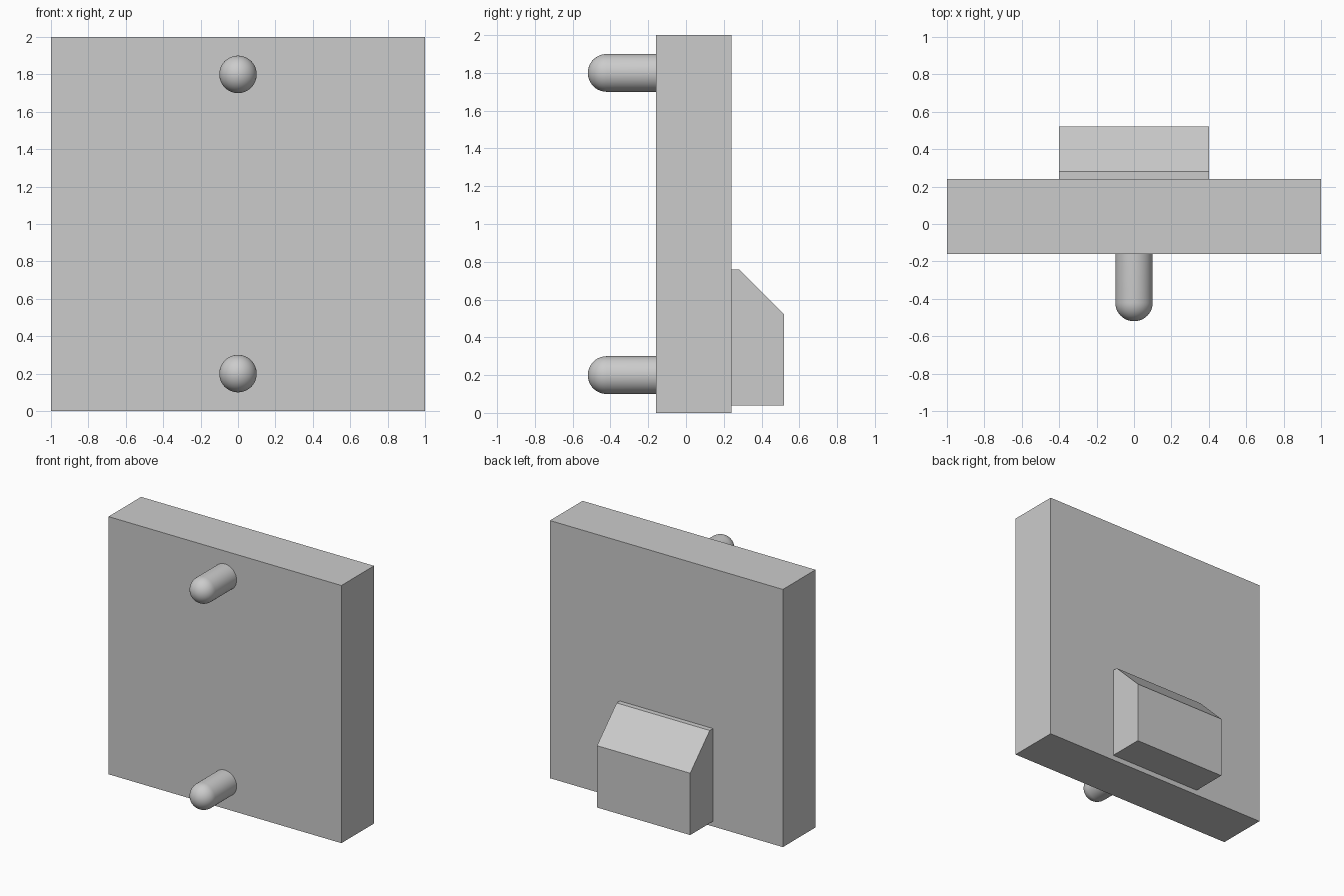
import bpy
import math

cube = bpy.data.objects.get("Cube")
if cube:
    bpy.data.objects.remove(cube, do_unlink=True)

# Single plain grey
GREY = (0.6, 0.6, 0.6, 1)
grey = bpy.data.materials.new("plain_grey")
grey.use_nodes = True
grey.diffuse_color = GREY
grey.node_tree.nodes["Principled BSDF"].inputs["Base Color"].default_value = GREY


def add_object(name, verts, faces):
    mesh = bpy.data.meshes.new(name)
    mesh.from_pydata(verts, [], faces)
    mesh.materials.append(grey)
    obj = bpy.data.objects.new(name, mesh)
    bpy.context.collection.objects.link(obj)
    return obj


def extrude_profile(name, profile, half_width):
    """Extrude a (y, z) outline symmetrically along x."""
    n = len(profile)
    verts = [(x, y, z) for x in (-half_width, half_width) for y, z in profile]
    faces = [tuple(reversed(range(n))), tuple(range(n, 2 * n))]
    faces += [(i, (i + 1) % n, (i + 1) % n + n, i + n) for i in range(n)]
    return add_object(name, verts, faces)


def round_peg(name, z, radius=0.1, base=-0.16, tip=-0.52, sides=48, rings=12):
    """Cylinder pointing to the front with a hemispherical end."""
    outline = [(radius, base)]
    for k in range(rings):
        a = math.pi / 2 * k / rings
        outline.append((radius * math.cos(a), tip + radius - radius * math.sin(a)))
    verts = []
    for r, y in outline:
        for i in range(sides):
            a = math.tau * i / sides
            verts.append((r * math.cos(a), y, z + r * math.sin(a)))
    faces = [tuple(reversed(range(sides)))]
    for k in range(len(outline) - 1):
        for i in range(sides):
            j = (i + 1) % sides
            a, b = k * sides, (k + 1) * sides
            faces.append((a + i, a + j, b + j, b + i))
    pole = len(verts)
    verts.append((0, tip, z))
    last = pole - sides
    faces += [(last + i, last + (i + 1) % sides, pole) for i in range(sides)]
    obj = add_object(name, verts, faces)
    bpy.ops.object.select_all(action="DESELECT")
    bpy.context.view_layer.objects.active = obj
    obj.select_set(True)
    bpy.ops.object.shade_smooth_by_angle(angle=math.radians(40))
    return obj


# Square panel
extrude_profile("panel", [(-0.16, 0), (0.24, 0), (0.24, 2), (-0.16, 2)], 1)

# Chamfered block on the back
extrude_profile("back_block", [(0.24, 0.04), (0.52, 0.04), (0.52, 0.52),
                               (0.28, 0.76), (0.24, 0.76)], 0.4)

# Round-ended pegs on the front
for label, height in (("lower", 0.2), ("upper", 1.8)):
    round_peg(label + "_peg", height)
